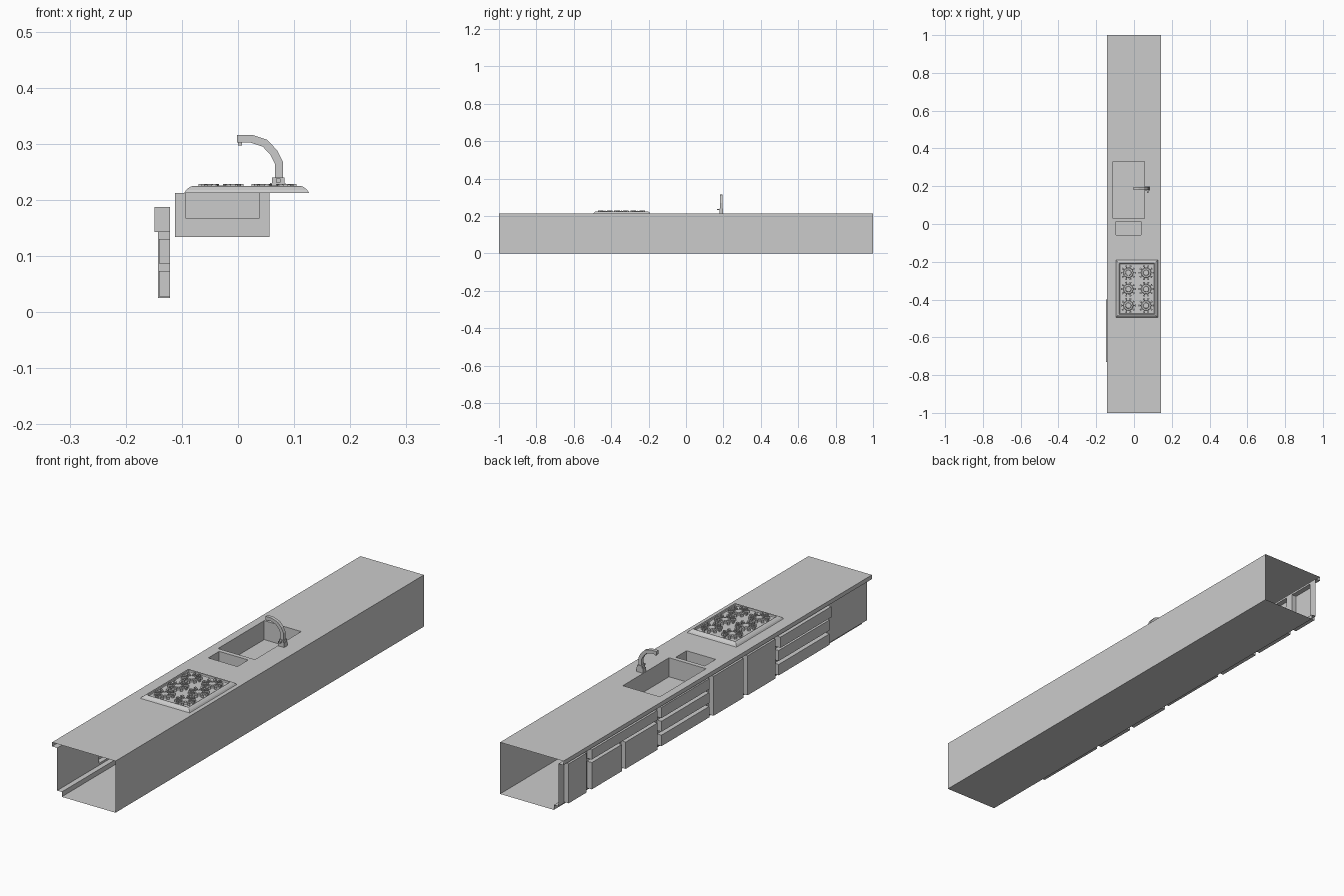
import bpy, bmesh, math
from mathutils import Matrix, Vector

if "Cube" in bpy.data.objects:
    bpy.data.objects.remove(bpy.data.objects["Cube"])


def finish(bm, name, weld=True):
    if weld:
        bmesh.ops.remove_doubles(bm, verts=bm.verts, dist=1e-5)
    bmesh.ops.recalc_face_normals(bm, faces=bm.faces)
    me = bpy.data.meshes.new(name)
    bm.to_mesh(me)
    bm.free()
    ob = bpy.data.objects.new(name, me)
    bpy.context.collection.objects.link(ob)
    return ob


def quad(bm, pts):
    return bm.faces.new([bm.verts.new(p) for p in pts])


def box(bm, lo, hi, rot=None):
    lo, hi = Vector(lo), Vector(hi)
    m = Matrix.Translation((lo + hi) / 2) @ Matrix.Diagonal((*(hi - lo), 1))
    bmesh.ops.create_cube(bm, size=1, matrix=(rot or Matrix()) @ m)


def pocket_plate(bm, u, v, pockets, to3d):
    """Flat sheet with rectangular areas pushed out by a depth (u0, u1, v0, v1, d)."""
    us = sorted(set(u) | {c for p in pockets for c in p[0:2]})
    vs = sorted(set(v) | {c for p in pockets for c in p[2:4]})
    for a, b in zip(us, us[1:]):
        for c, d in zip(vs, vs[1:]):
            mu, mv = (a + b) / 2, (c + d) / 2
            if not any(p[0] < mu < p[1] and p[2] < mv < p[3] for p in pockets):
                quad(bm, [to3d(*q, 0) for q in ((a, c), (b, c), (b, d), (a, d))])
    for a, b, c, d, depth in pockets:
        ring = [(a, c), (b, c), (b, d), (a, d)]
        quad(bm, [to3d(*q, depth) for q in ring])
        for p, q in zip(ring, ring[1:] + ring[:1]):
            quad(bm, [to3d(*p, 0), to3d(*q, 0), to3d(*q, depth), to3d(*p, depth)])


TOP, W, PANEL = 0.212, 0.144, -0.121

# Carcass: open-ended sheet shell, with drawers pushed out and sinks pushed in
bm = bmesh.new()
sinks = [(-0.112, 0.056, 0.03, 0.33, 0.078), (-0.094, 0.038, -0.058, 0.012, 0.045)]
pocket_plate(bm, (-W, W), (-1, 1), sinks, lambda u, v, d: (u, v, TOP - d))

doors = [(0.85, 0.965, 0.025, 0.187, 0.022),      # end door
         (0.39, 0.815, 0.147, 0.187, 0.022),      # wide drawer
         (0.62, 0.815, 0.025, 0.135, 0.022),      # pair of low doors
         (0.39, 0.595, 0.025, 0.135, 0.022),
         (-0.17, 0.025, 0.025, 0.187, 0.022),     # tall doors
         (-0.375, -0.195, 0.025, 0.187, 0.022)]
for y0, y1, top_out in ((0.05, 0.36, 0.02), (-0.73, -0.4, 0.028)):   # drawer stacks
    doors += [(y0, y1, 0.028, 0.073, 0.02), (y0, y1, 0.087, 0.13, 0.02),
              (y0, y1, 0.143, 0.187, top_out)]
pocket_plate(bm, (-1, 1), (0.02, 0.195), doors, lambda u, v, d: (PANEL - d, u, v))

lip = [(-W, TOP), (-W, 0.195), (PANEL, 0.195)]
kick = [(PANEL, 0.02), (-0.1, 0.02), (-0.1, 0), (W, 0), (W, TOP)]
for path in (lip, kick):
    for (x0, z0), (x1, z1) in zip(path, path[1:]):
        quad(bm, [(x0, -1, z0), (x1, -1, z1), (x1, 1, z1), (x0, 1, z0)])
finish(bm, "counter_cabinet")

# Hob: nested rectangles forming a rounded rim and a sunken plate
bm = bmesh.new()
x0, x1, y0, y1 = -0.096, 0.127, -0.495, -0.19
rings = []
for inset, z in ((0, 0.212), (0.004, 0.218), (0.01, 0.223), (0.016, 0.225),
                 (0.019, 0.224), (0.021, 0.219)):
    rings.append([bm.verts.new(p) for p in (
        (x0 + inset, y0 + inset, z), (x1 - inset, y0 + inset, z),
        (x1 - inset, y1 - inset, z), (x0 + inset, y1 - inset, z))])
for r, s in zip(rings, rings[1:]):
    for i in range(4):
        j = (i + 1) % 4
        bm.faces.new((r[i], r[j], s[j], s[i]))
bm.faces.new(rings[-1])
finish(bm, "hob_plate")

# Burners: dish, cap and radial pan supports
for i, bx in enumerate((-0.03, 0.064)):
    for j, by in enumerate((-0.432, -0.345, -0.258)):
        bm = bmesh.new()
        for r1, r2, za, zb in ((0.028, 0.024, 0.218, 0.222), (0.016, 0.014, 0.222, 0.226)):
            bmesh.ops.create_cone(bm, cap_ends=True, segments=16, radius1=r1, radius2=r2,
                                  depth=zb - za,
                                  matrix=Matrix.Translation((bx, by, (za + zb) / 2)))
        for k in range(10):
            rot = Matrix.Translation((bx, by, 0)) @ Matrix.Rotation(k * math.tau / 10, 4, 'Z')
            box(bm, (0.019, -0.0025, 0.223), (0.04, 0.0025, 0.228), rot)
            box(bm, (0.034, -0.005, 0.218), (0.04, 0.005, 0.227), rot)
        finish(bm, f"burner_{i}_{j}", weld=False)

# Tap: bent spout of constant width, base block, nozzle and lever
bm = bmesh.new()
YC, H = 0.188, 0.007
outer = [(-0.002, 0.316), (0.025, 0.316), (0.052, 0.307), (0.07, 0.288), (0.08, 0.268), (0.08, 0.238)]
inner = [(-0.002, 0.302), (0.023, 0.302), (0.044, 0.295), (0.058, 0.28), (0.066, 0.264), (0.066, 0.238)]
f = bm.faces.new([bm.verts.new((x, YC - H, z)) for x, z in outer + inner[::-1]])
ext = bmesh.ops.extrude_face_region(bm, geom=[f], use_keep_orig=True)
bmesh.ops.translate(bm, vec=(0, 2 * H, 0),
                    verts=[g for g in ext["geom"] if isinstance(g, bmesh.types.BMVert)])
box(bm, (0.057, YC - 0.01, TOP), (0.085, YC + 0.01, 0.23))
box(bm, (0.061, YC - 0.01, 0.23), (0.083, YC + 0.01, 0.24))
box(bm, (0.0, YC - 0.004, 0.297), (0.007, YC + 0.004, 0.303))
box(bm, (0.068, 0.165, 0.231), (0.076, YC - 0.01, 0.238))
finish(bm, "tap", weld=False)
